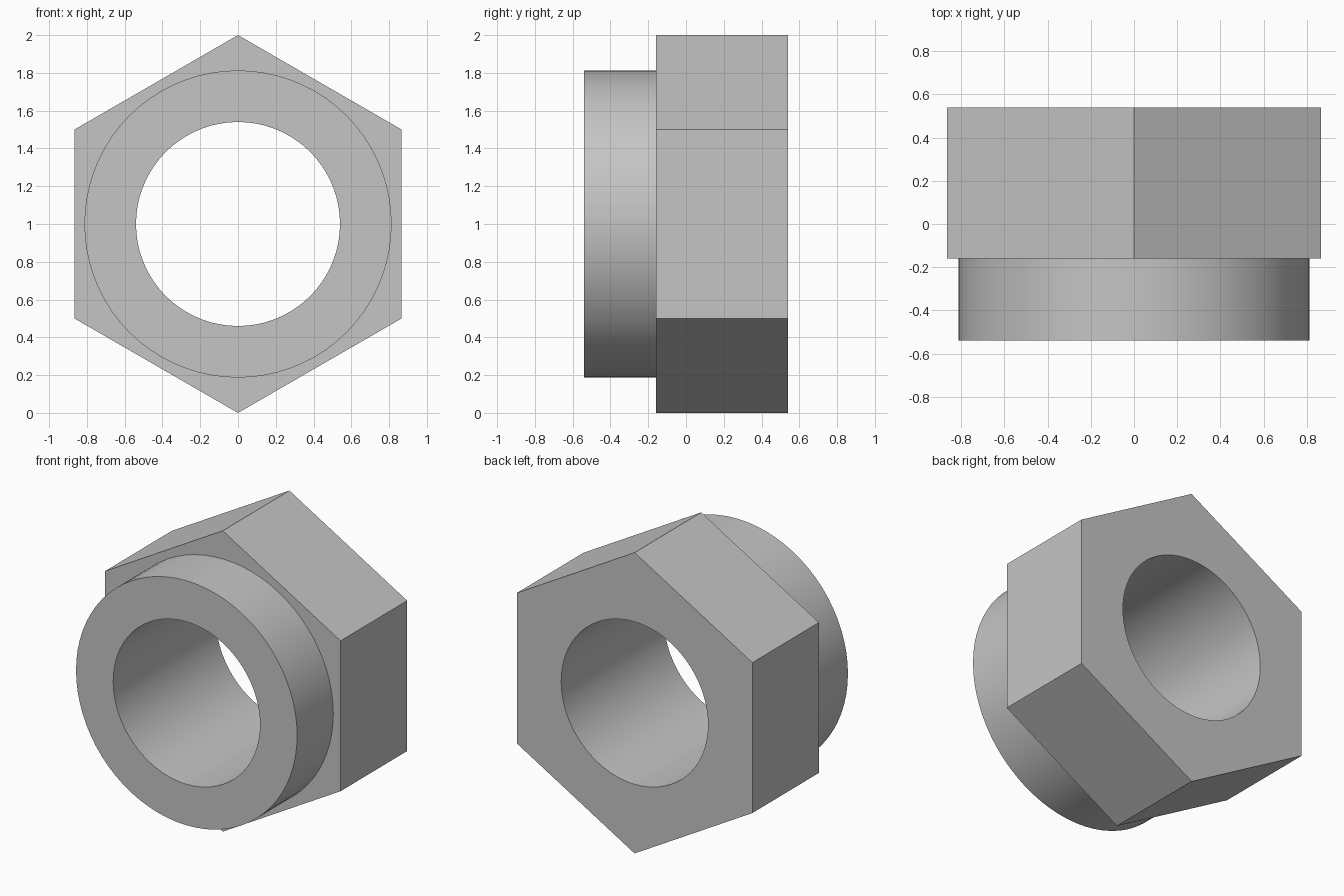
import bpy, bmesh
from math import sin, cos, tau, radians

if "Cube" in bpy.data.objects:
    bpy.data.objects.remove(bpy.data.objects["Cube"], do_unlink=True)

SEGMENTS = 72
BORE, COLLAR, HEX = 0.54, 0.813, 1.0
FRONT, STEP, BACK = -0.54, -0.16, 0.54

bm = bmesh.new()


def ring(radius, y, count=SEGMENTS):
    """Closed loop of vertices around the y axis, first one at the top."""
    angles = [tau * i / count for i in range(count)]
    return [bm.verts.new((radius * sin(a), y, 1 + radius * cos(a))) for a in angles]


def loft(a, b, smooth=False):
    """Join two rings; the second may have more vertices than the first."""
    n, ratio = len(b), len(b) // len(a)
    for i in range(n):
        j = (i + 1) % n
        p = a[(i + ratio // 2) // ratio % len(a)]
        q = a[(j + ratio // 2) // ratio % len(a)]
        corners = [p, b[i], b[j]] if p is q else [p, b[i], b[j], q]
        bm.faces.new(corners).smooth = smooth


bore_front, bore_back = ring(BORE, FRONT), ring(BORE, BACK)
collar_front, collar_step = ring(COLLAR, FRONT), ring(COLLAR, STEP)
hex_step, hex_back = ring(HEX, STEP, 6), ring(HEX, BACK, 6)

# Front collar and through bore
loft(bore_front, collar_front)
loft(collar_front, collar_step, smooth=True)
loft(bore_back, bore_front, smooth=True)

# Hexagonal body: shoulder, flats and back face
loft(hex_step, collar_step)
loft(hex_step, hex_back)
loft(hex_back, bore_back)

bmesh.ops.recalc_face_normals(bm, faces=bm.faces[:])
mesh = bpy.data.meshes.new("hex_bushing")
bm.to_mesh(mesh)
bm.free()

bushing = bpy.data.objects.new("hex_bushing", mesh)
bpy.context.collection.objects.link(bushing)

# Plain grey metal
grey = bpy.data.materials.new("plain_grey")
grey.use_nodes = True
colour = (0.56, 0.56, 0.56, 1)
grey.diffuse_color = colour
grey.node_tree.nodes["Principled BSDF"].inputs["Base Color"].default_value = colour
mesh.materials.append(grey)

# Smooth round walls, crisp rims and flats
bpy.context.view_layer.objects.active = bushing
bushing.select_set(True)
bpy.ops.object.shade_smooth_by_angle(angle=radians(30))
